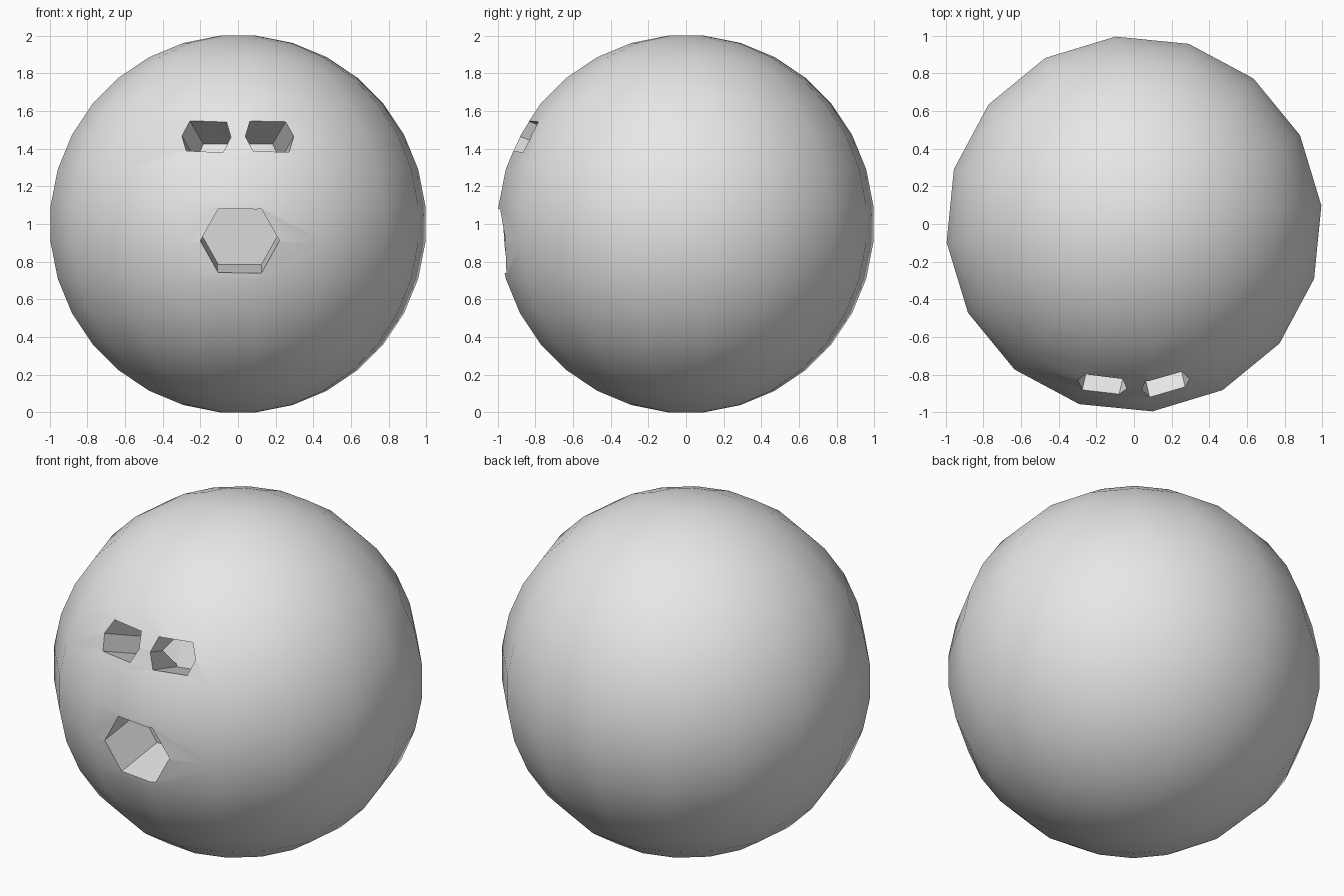
import bpy
import bmesh
from math import radians, sin, cos, pi
from mathutils import Vector

if "Cube" in bpy.data.objects:
    bpy.data.objects.remove(bpy.data.objects["Cube"], do_unlink=True)

# Single pale grey material
grey = bpy.data.materials.new("pale_grey")
grey.use_nodes = True
COLOUR = (0.8, 0.8, 0.8, 1.0)
grey.diffuse_color = COLOUR
grey.node_tree.nodes["Principled BSDF"].inputs["Base Color"].default_value = COLOUR


def make_object(name, bm):
    bmesh.ops.recalc_face_normals(bm, faces=bm.faces)
    mesh = bpy.data.meshes.new(name)
    bm.to_mesh(mesh)
    bm.free()
    mesh.materials.append(grey)
    obj = bpy.data.objects.new(name, mesh)
    bpy.context.collection.objects.link(obj)
    return obj


def loft(name, rings):
    """Skin closed rings of points and cap both ends."""
    bm = bmesh.new()
    loops = [[bm.verts.new(p) for p in ring] for ring in rings]
    for low, high in zip(loops, loops[1:]):
        n = len(low)
        for i in range(n):
            j = (i + 1) % n
            bm.faces.new((low[i], low[j], high[j], high[i]))
    bm.faces.new(loops[0])
    bm.faces.new(loops[-1])
    return make_object(name, bm)


def socket_cutter(name, centre, inward, size, corner, depth):
    """Hexagonal prism pushed inward from the surface."""
    axis = Vector(inward).normalized()
    side = axis.cross(Vector((0, 0, 1))).normalized()
    up = side.cross(axis)
    w, h = size
    outline = [(w, 0), (corner, h), (-corner, h), (-w, 0), (-corner, -h), (corner, -h)]
    rings = [[Vector(centre) + side * a + up * b + axis * d for a, b in outline]
             for d in (-0.25, depth)]
    return loft(name, rings)


# Round head: sixteen rings of sixteen points with flat caps
SIDES = 16
STEP = pi / SIDES
RADIUS = 1 / cos(STEP / 2)
rings = []
for k in range(SIDES):
    lat = -pi / 2 + STEP * (k + 0.5)
    rings.append([(RADIUS * cos(lat) * cos(2 * STEP * (i + 0.25)),
                   RADIUS * cos(lat) * sin(2 * STEP * (i + 0.25)),
                   1 + RADIUS * sin(lat)) for i in range(SIDES)])
head = loft("head", rings)

# Mouth and mirrored eye sockets
cutters = [socket_cutter("mouth_cutter", (0.01, -0.97, 0.91), (0, 0.99, 0.13),
                         (0.21, 0.17), 0.115, 0.34)]
for s, label in ((1, "left"), (-1, "right")):
    cutters.append(socket_cutter(label + "_eye_cutter", (s * 0.165, -0.84, 1.46),
                                 (-s * 0.07, 0.31, -0.12), (0.132, 0.09), 0.098, 0.34))

bpy.context.view_layer.objects.active = head
for cutter in cutters:
    cutter.hide_render = True
    mod = head.modifiers.new("socket", "BOOLEAN")
    mod.operation = "DIFFERENCE"
    mod.solver = "EXACT"
    mod.object = cutter
    bpy.ops.object.modifier_apply(modifier=mod.name)
    bpy.data.objects.remove(cutter, do_unlink=True)

# Smooth shading with crisp socket rims
bpy.ops.object.select_all(action="DESELECT")
head.select_set(True)
bpy.ops.object.shade_smooth_by_angle(angle=radians(30))
